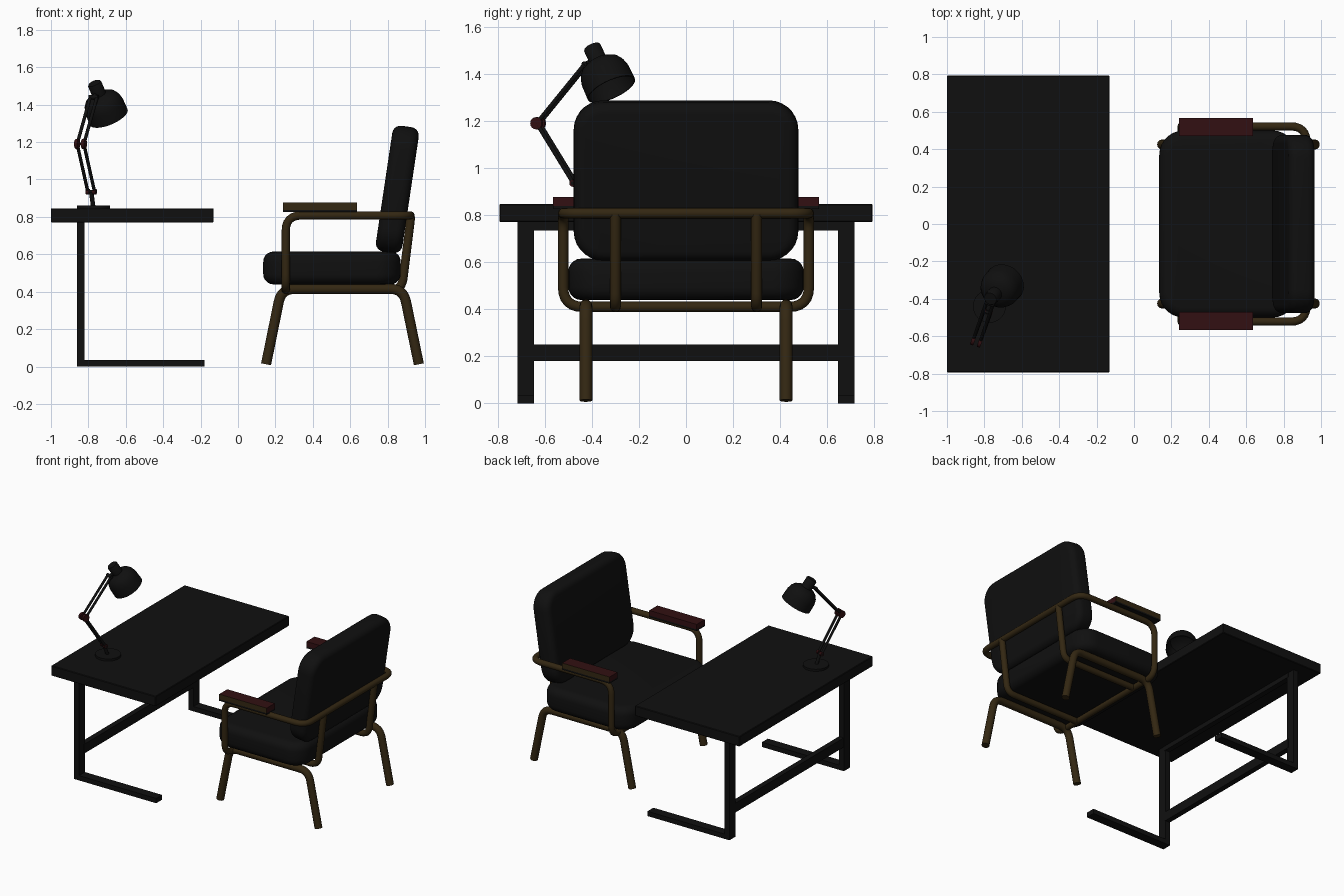
import bpy, bmesh, math
from mathutils import Vector, Matrix

if "Cube" in bpy.data.objects:
    bpy.data.objects.remove(bpy.data.objects["Cube"])


def material(name, rgb):
    m = bpy.data.materials.new(name)
    m.diffuse_color = (*rgb, 1)
    m.use_nodes = True
    m.node_tree.nodes["Principled BSDF"].inputs["Base Color"].default_value = m.diffuse_color
    return m


BLACK = material("soft black", (0.005, 0.005, 0.005))
BRONZE = material("dark bronze", (0.033, 0.02, 0.006))
RED = material("dark red", (0.032, 0.005, 0.006))


def finish(name, bm, *mats, smooth=False):
    bmesh.ops.recalc_face_normals(bm, faces=bm.faces)
    me = bpy.data.meshes.new(name)
    bm.to_mesh(me)
    bm.free()
    ob = bpy.data.objects.new(name, me)
    bpy.context.collection.objects.link(ob)
    for m in mats:
        me.materials.append(m)
    if smooth:
        bpy.ops.object.select_all(action='DESELECT')
        bpy.context.view_layer.objects.active = ob
        ob.select_set(True)
        bpy.ops.object.shade_smooth_by_angle(angle=math.radians(35))
    return ob


def box(name, lo, hi, *mats, bevel=0.0):
    lo, hi = Vector(lo), Vector(hi)
    bm = bmesh.new()
    bmesh.ops.create_cube(bm, size=1)
    for v in bm.verts:
        v.co = Vector([(lo[i] + hi[i]) / 2 + v.co[i] * (hi[i] - lo[i]) for i in range(3)])
    if bevel:
        bmesh.ops.bevel(bm, geom=bm.edges[:], offset=bevel, segments=1, affect='EDGES')
    return finish(name, bm, *mats)


def cushion(name, size, corner, edge):
    """Slab with rounded outline corners and a soft rim; thickness along z."""
    bm = bmesh.new()
    bmesh.ops.create_cube(bm, size=1)
    bmesh.ops.scale(bm, vec=size, verts=bm.verts)
    ups = [e for e in bm.edges if abs(e.verts[0].co.z - e.verts[1].co.z) > 1e-4]
    bmesh.ops.bevel(bm, geom=ups, offset=corner, segments=7, profile=0.5, affect='EDGES')
    rim = [e for e in bm.edges if abs(e.verts[0].co.z - e.verts[1].co.z) < 1e-4]
    bmesh.ops.bevel(bm, geom=rim, offset=edge, segments=5, profile=0.5, affect='EDGES')
    return finish(name, bm, BLACK, smooth=True)


def fillet(pts, r, cyclic):
    pts = [Vector(p) for p in pts]
    out = []
    for i, p in enumerate(pts):
        if not cyclic and i in (0, len(pts) - 1):
            out.append(p)
            continue
        a = p + (pts[i - 1] - p).normalized() * r
        b = p + (pts[(i + 1) % len(pts)] - p).normalized() * r
        for k in range(7):
            t = k / 6
            out.append(a * (1 - t) ** 2 + p * 2 * t * (1 - t) + b * t * t)
    return out


def tube(name, pts, radius, bend, cyclic=False):
    cu = bpy.data.curves.new(name, 'CURVE')
    cu.dimensions = '3D'
    cu.bevel_depth = radius
    cu.bevel_resolution = 4
    cu.use_fill_caps = True
    path = fillet(pts, bend, cyclic)
    sp = cu.splines.new('POLY')
    sp.points.add(len(path) - 1)
    for q, p in zip(sp.points, path):
        q.co = (*p, 1)
    sp.use_cyclic_u = cyclic
    cu.materials.append(BRONZE)
    ob = bpy.data.objects.new(name, cu)
    bpy.context.collection.objects.link(ob)
    bpy.ops.object.select_all(action='DESELECT')
    bpy.context.view_layer.objects.active = ob
    ob.select_set(True)
    bpy.ops.object.convert(target='MESH')
    bpy.ops.object.shade_smooth_by_angle(angle=math.radians(40))


def rod(name, a, b, r, mat, sides=16):
    a, b = Vector(a), Vector(b)
    bm = bmesh.new()
    m = Matrix.Translation((a + b) / 2) @ (b - a).to_track_quat('Z', 'Y').to_matrix().to_4x4()
    bmesh.ops.create_cone(bm, cap_ends=True, segments=sides, radius1=r, radius2=r,
                          depth=(b - a).length, matrix=m)
    return finish(name, bm, mat, smooth=True)


# Desk: top, rails and two C-shaped side frames
box("desk_top", (-1, -0.793, 0.77), (-0.13, 0.793, 0.846), BLACK, bevel=0.004)
box("desk_upper_rail", (-0.86, -0.66, 0.735), (-0.82, 0.66, 0.772), BLACK)
box("desk_lower_rail", (-0.86, -0.66, 0.18), (-0.82, 0.66, 0.25), BLACK)
for s, side in ((-1, "front"), (1, "back")):
    y0, y1 = sorted((s * 0.645, s * 0.715))
    box(f"desk_{side}_leg", (-0.862, y0, 0), (-0.822, y1, 0.772), BLACK)
    box(f"desk_{side}_foot", (-0.823, y0, 0), (-0.18, y1, 0.036), BLACK)

# Chair cushions
seat = cushion("seat", (0.735, 1.0, 0.176), 0.13, 0.055)
seat.location = (0.5025, 0, 0.527)
back = cushion("backrest", (0.68, 0.954, 0.143), 0.125, 0.045)
back.rotation_euler = (0, math.radians(-90 + 8.5), 0)
back.location = (0.852, 0, 0.947)

# Chair tubes: continuous arm loop, leg hoops and back stays
tube("arm_loop", [(0.255, -0.522, 0.41), (0.255, -0.522, 0.808), (0.922, -0.522, 0.808),
                  (0.922, 0.522, 0.808), (0.255, 0.522, 0.808), (0.255, 0.522, 0.41)],
     0.022, 0.085, cyclic=True)
for s, side in ((-1, "front"), (1, "back")):
    y = s * 0.425
    tube(f"{side}_leg_hoop", [(0.15, y, 0.012), (0.232, y, 0.415), (0.884, y, 0.415),
                              (0.967, y, 0.012)], 0.027, 0.07)
    y = s * 0.3
    tube(f"{side}_back_stay", [(0.925, y, 0.805), (0.876, y, 0.41), (0.255, y, 0.41)],
         0.023, 0.06)
    # Arm pad: red block with bronze outer face on a black plate
    y0, y1 = sorted((s * 0.47, s * 0.566))
    box(f"{side}_arm_plate", (0.24, y0, 0.826), (0.635, y1, 0.838), BLACK)
    pad = box(f"{side}_arm_pad", (0.24, y0, 0.838), (0.635, y1, 0.876), RED, BRONZE)
    for f in pad.data.polygons:
        if f.normal.y * s > 0.9:
            f.material_index = 1

# Lamp base, post and twin-rod arms
foot = Vector((-0.785, -0.472, 0.935))
elbow = Vector((-0.842, -0.628, 1.19))
head = Vector((-0.772, -0.425, 1.44))
across = Vector((0.94, -0.33, 0)).normalized()
rod("lamp_base", (-0.773, -0.44, 0.844), (-0.773, -0.44, 0.862), 0.088, BLACK, 32)
rod("lamp_post", (-0.775, -0.445, 0.86), foot, 0.012, BLACK)
rod("lamp_foot_pin", foot - across * 0.028, foot + across * 0.028, 0.008, BLACK)
rod("lamp_head_pin", head - across * 0.026, head + across * 0.026, 0.012, BLACK)
for s, side in ((-1, "left"), (1, "right")):
    o = across * 0.019 * s
    w = across * 0.009
    rod(f"lamp_{side}_lower_rod", foot + o, elbow + o, 0.009, BLACK, 12)
    rod(f"lamp_{side}_upper_rod", elbow + o, head + o, 0.009, BLACK, 12)
    rod(f"lamp_{side}_foot_joint", foot + o - w, foot + o + w, 0.015, RED)
    rod(f"lamp_{side}_elbow_joint", elbow + o - w, elbow + o + w, 0.026, RED)

# Lamp shade: hollow revolved profile (radius, distance from cap top)
cap = Vector((-0.768, -0.40, 1.515))
axis = Vector((0.078, 0.085, -0.185))
profile = [(0, 0), (0.034, 0), (0.038, 0.006), (0.038, 0.07), (0.06, 0.076), (0.085, 0.092),
           (0.1, 0.115), (0.108, 0.145), (0.11, 0.213), (0.104, 0.213), (0.1, 0.145),
           (0.08, 0.1), (0.04, 0.08), (0, 0.078)]
bm = bmesh.new()
vs = [bm.verts.new((r, 0, t)) for r, t in profile]
es = [bm.edges.new(p) for p in zip(vs, vs[1:])]
bmesh.ops.spin(bm, geom=vs + es, cent=(0, 0, 0), axis=(0, 0, 1), angle=math.tau, steps=32)
bmesh.ops.remove_doubles(bm, verts=bm.verts, dist=1e-5)
shade = finish("lamp_shade", bm, BLACK, smooth=True)
shade.rotation_euler = axis.to_track_quat('Z', 'Y').to_euler()
shade.location = cap
rod("lamp_head_link", head, cap + axis.normalized() * 0.06, 0.012, BLACK)
